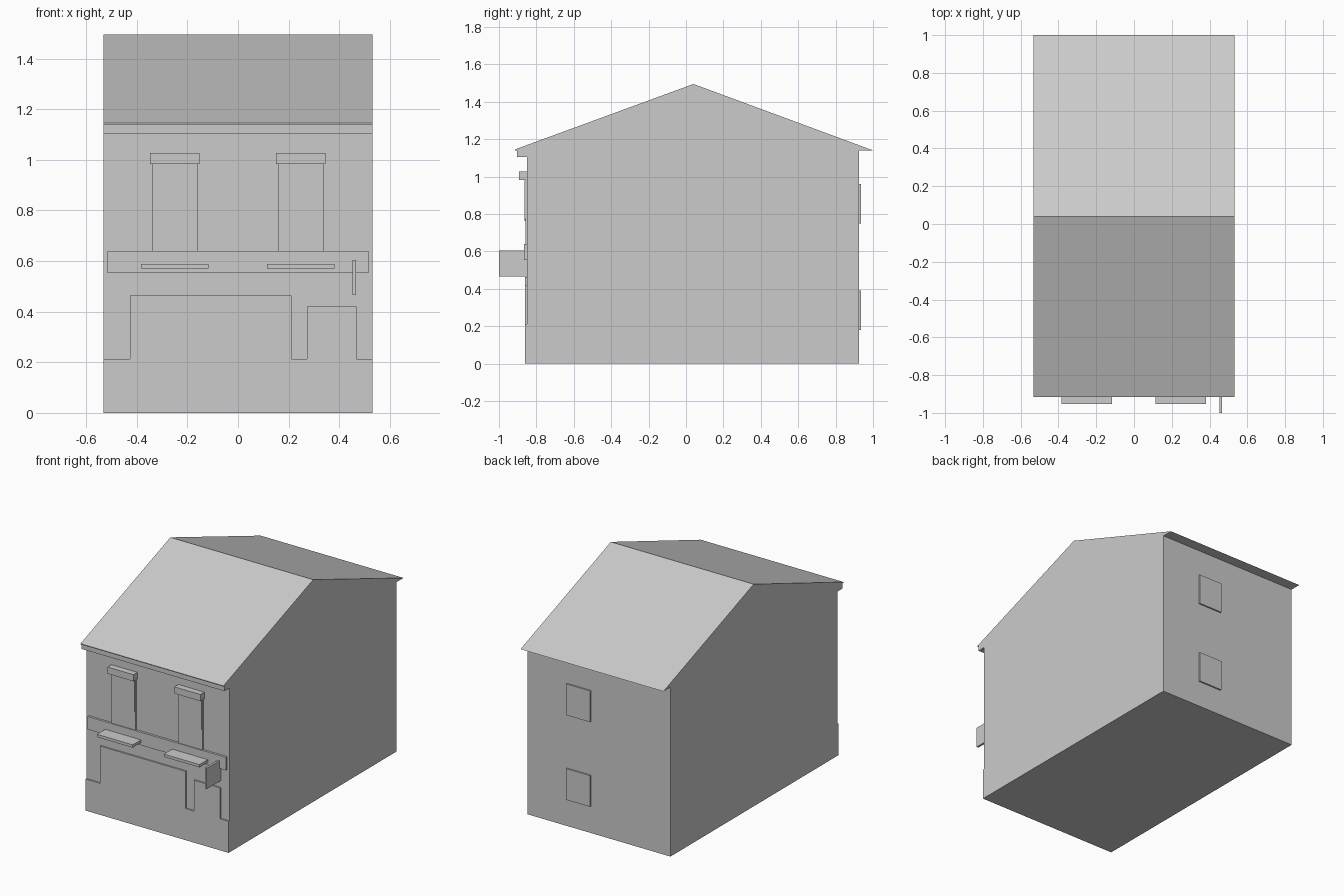
import bpy
import bmesh

if "Cube" in bpy.data.objects:
    bpy.data.objects.remove(bpy.data.objects["Cube"], do_unlink=True)

grey = bpy.data.materials.new("plain_grey")
grey.use_nodes = True
grey.diffuse_color = (0.6, 0.6, 0.6, 1)
grey.node_tree.nodes["Principled BSDF"].inputs["Base Color"].default_value = (0.6, 0.6, 0.6, 1)


def prism(name, outline, offset):
    """Extrude a closed 3D outline along an offset vector."""
    bm = bmesh.new()
    face = bm.faces.new([bm.verts.new(p) for p in outline])
    out = bmesh.ops.extrude_face_region(bm, geom=[face])
    moved = [v for v in out["geom"] if isinstance(v, bmesh.types.BMVert)]
    bmesh.ops.translate(bm, verts=moved, vec=offset)
    bmesh.ops.recalc_face_normals(bm, faces=bm.faces)
    mesh = bpy.data.meshes.new(name)
    bm.to_mesh(mesh)
    bm.free()
    mesh.materials.append(grey)
    obj = bpy.data.objects.new(name, mesh)
    bpy.context.collection.objects.link(obj)
    return obj


def box(name, x0, x1, y0, y1, z0, z1):
    outline = [(x0, y0, z0), (x1, y0, z0), (x1, y0, z1), (x0, y0, z1)]
    return prism(name, outline, (0, y1 - y0, 0))


HALF = 0.532      # half width of the house
WALL = -0.85      # front wall plane
BACK = 0.925      # back wall plane
EAVE = 1.14

# House body: gabled side profile with overhanging eaves
side = [(WALL, 0), (BACK, 0), (BACK, EAVE), (1.0, EAVE), (0.04, 1.495),
        (-0.915, 1.145), (-0.915, EAVE), (WALL, EAVE)]
prism("house_body", [(-HALF, y, z) for y, z in side], (2 * HALF, 0, 0))
box("front_cornice", -HALF, HALF, -0.904, WALL, 1.105, EAVE)

# Raised shopfront: plinth with a wide window and a door
front = [(-HALF, 0), (HALF, 0), (HALF, 0.212), (0.468, 0.212), (0.468, 0.42),
         (0.273, 0.42), (0.273, 0.212), (0.211, 0.212), (0.211, 0.463),
         (-0.426, 0.463), (-0.426, 0.212), (-HALF, 0.212)]
prism("shopfront", [(x, -0.86, z) for x, z in front], (0, 0.01, 0))

# Fascia band and hanging sign
box("fascia_band", -0.515, 0.515, -0.865, WALL, 0.553, 0.64)
box("hanging_sign", 0.453, 0.467, -1.0, WALL, 0.465, 0.605)

# Upper windows with lintels, and ledges on the fascia
for label, x, sill in (("right", -0.25, 0.762), ("left", 0.248, 0.777)):
    box(label + "_window_surround", x - 0.089, x + 0.089, -0.859, WALL, 0.64, 0.985)
    box(label + "_window", x - 0.086, x + 0.086, -0.864, WALL, sill, 0.98)
    box(label + "_lintel", x - 0.097, x + 0.097, -0.892, WALL, 0.983, 1.028)
    box(label + "_ledge", x - 0.133, x + 0.133, -0.953, WALL, 0.57, 0.589)

# Back windows
for label, z in (("lower", 0.18), ("upper", 0.75)):
    box(label + "_back_window", 0.06, 0.238, BACK, 0.935, z, z + 0.21)
